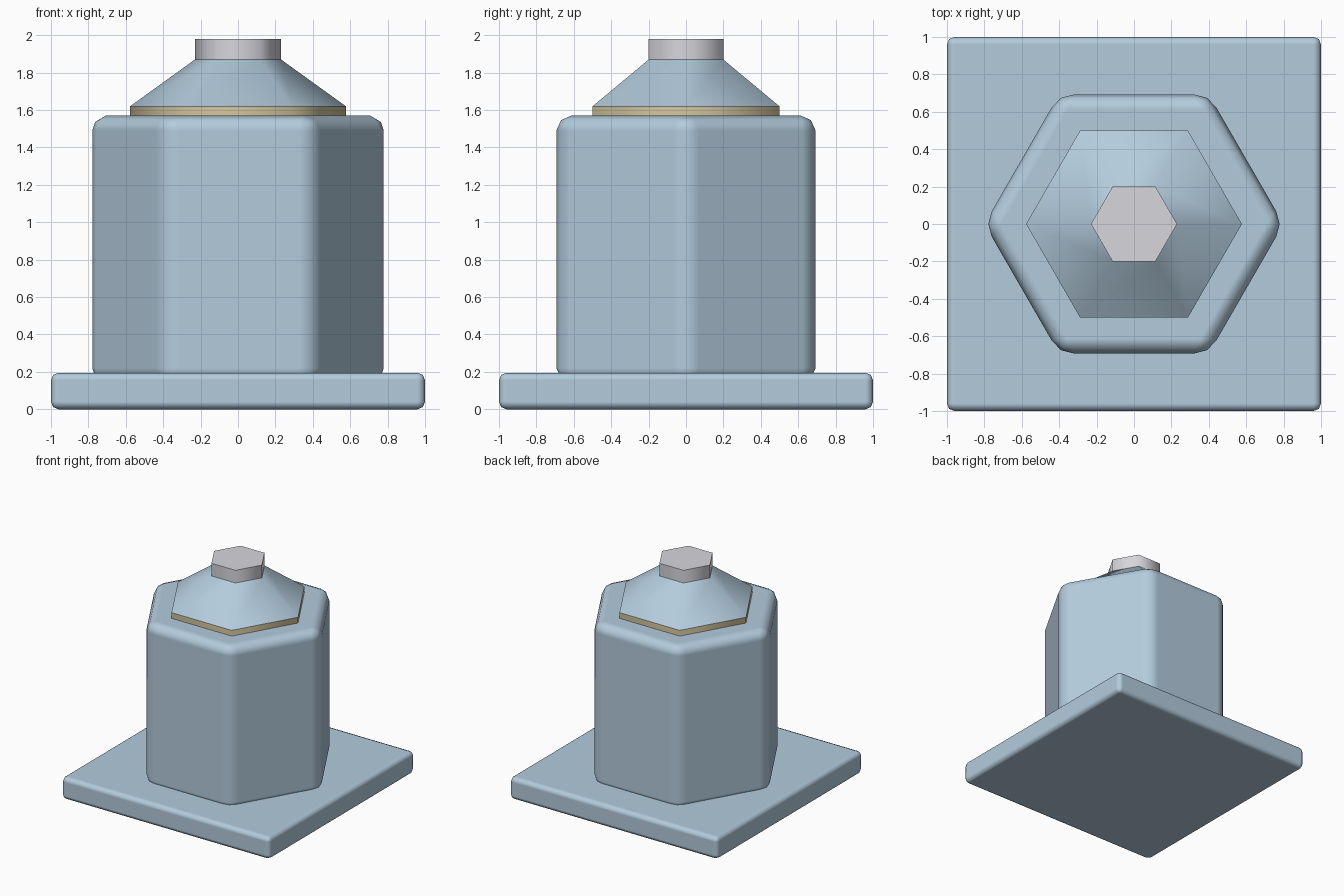
import bpy, math

if "Cube" in bpy.data.objects:
    bpy.data.objects.remove(bpy.data.objects["Cube"])


def colour(name, rgb):
    m = bpy.data.materials.new(name)
    m.diffuse_color = (*rgb, 1)
    m.use_nodes = True
    m.node_tree.nodes["Principled BSDF"].inputs["Base Color"].default_value = m.diffuse_color
    return m


blue = colour("pale_blue", (0.45, 0.60, 0.72))
brass = colour("dull_brass", (0.66, 0.57, 0.35))
steel = colour("light_steel", (0.68, 0.67, 0.71))


def prism(name, sides, r0, r1, z0, z1, mat, turn=0.0, bevel=0.0):
    """Upright prism or frustum, with an optional rounded edge."""
    verts = []
    for r, z in ((r0, z0), (r1, z1)):
        for i in range(sides):
            a = turn + 2 * math.pi * i / sides
            verts.append((r * math.cos(a), r * math.sin(a), z))
    faces = [(i, (i + 1) % sides, (i + 1) % sides + sides, i + sides)
             for i in range(sides)]
    faces += [tuple(range(sides - 1, -1, -1)), tuple(range(sides, 2 * sides))]
    me = bpy.data.meshes.new(name)
    me.from_pydata(verts, [], faces)
    me.materials.append(mat)
    ob = bpy.data.objects.new(name, me)
    bpy.context.collection.objects.link(ob)
    bpy.ops.object.select_all(action='DESELECT')
    ob.select_set(True)
    bpy.context.view_layer.objects.active = ob
    if bevel:
        me.shade_smooth()
        b = ob.modifiers.new("rounded_edges", 'BEVEL')
        b.width = bevel
        b.segments = 2
        b.limit_method = 'ANGLE'
        b.harden_normals = True
    else:
        bpy.ops.object.shade_smooth_by_angle(angle=math.radians(62))
        # Keep the end rims crisp
        for e in me.edges:
            za, zb = (me.vertices[v].co.z for v in e.vertices)
            if abs(za - zb) < 1e-5:
                e.use_edge_sharp = True
    return ob


# Square base plate
prism("base_plate", 4, math.sqrt(2), math.sqrt(2), 0, 0.195, blue,
      turn=math.pi / 4, bevel=0.04)
# Rounded hexagonal body, sunk slightly into the plate
prism("body", 6, 0.80, 0.80, 0.14, 1.57, blue, bevel=0.08)
# Metal collar, sloping shoulder and top cap
prism("collar", 6, 0.577, 0.577, 1.565, 1.62, brass)
prism("shoulder", 6, 0.577, 0.23, 1.62, 1.87, blue)
prism("cap", 6, 0.23, 0.23, 1.87, 1.98, steel)
